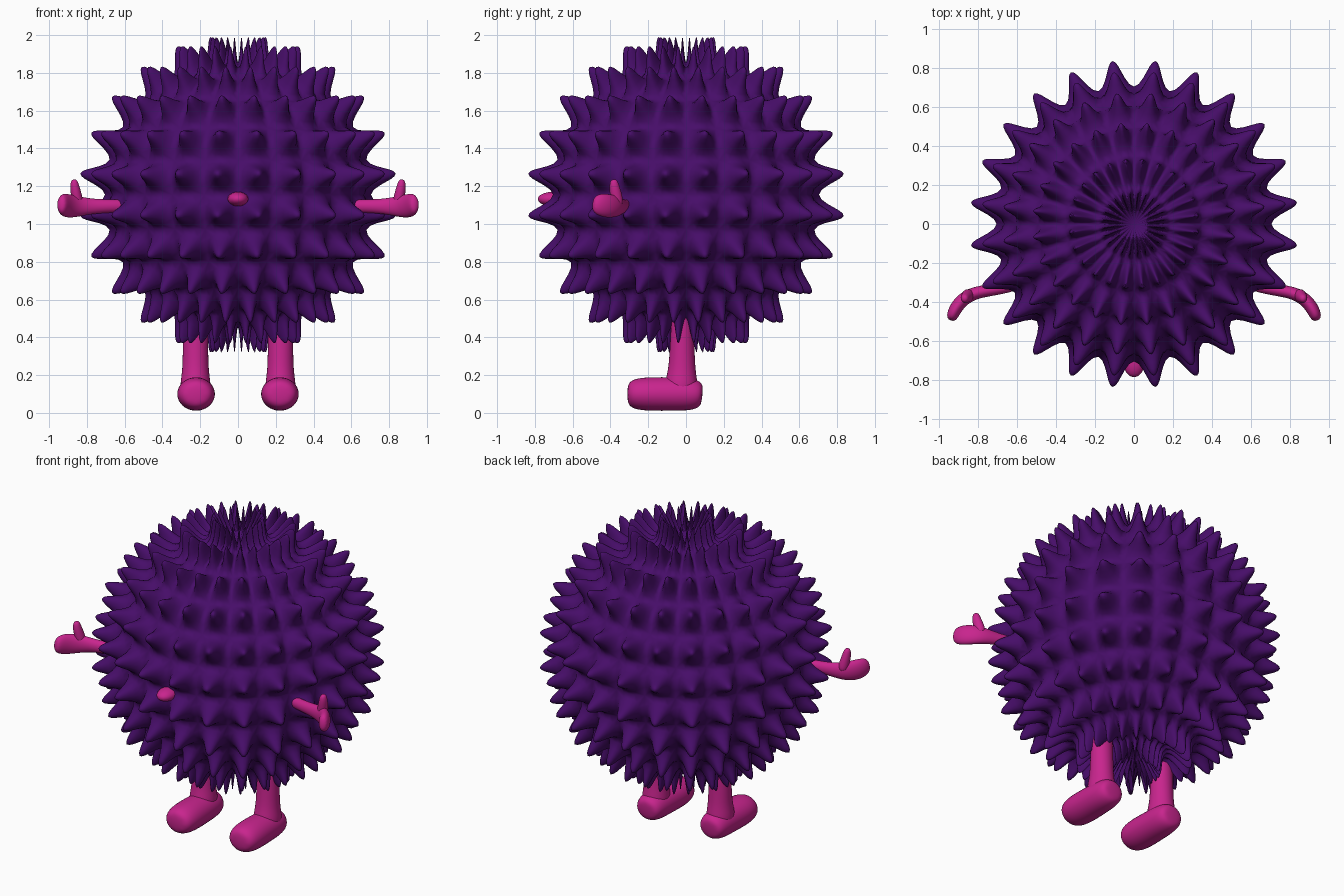
import bpy
import bmesh
import math
from mathutils import Vector

cube = bpy.data.objects.get("Cube")
if cube:
    bpy.data.objects.remove(cube)


def material(name, rgb):
    mat = bpy.data.materials.new(name)
    mat.use_nodes = True
    mat.diffuse_color = (*rgb, 1)
    bsdf = mat.node_tree.nodes["Principled BSDF"]
    bsdf.inputs["Base Color"].default_value = (*rgb, 1)
    bsdf.inputs["Roughness"].default_value = 0.7
    return mat


PURPLE = material("deep purple", (0.062, 0.004, 0.14))
PINK = material("magenta pink", (0.58, 0.018, 0.27))


def finish(bm, name, mat, levels):
    bmesh.ops.recalc_face_normals(bm, faces=bm.faces)
    for face in bm.faces:
        face.smooth = True
    mesh = bpy.data.meshes.new(name)
    bm.to_mesh(mesh)
    bm.free()
    mesh.materials.append(mat)
    obj = bpy.data.objects.new(name, mesh)
    bpy.context.collection.objects.link(obj)
    if levels:
        sub = obj.modifiers.new("Smooth", "SUBSURF")
        sub.levels = sub.render_levels = levels
    return obj


def loft(name, sections, ref, sides=12):
    """Rounded limb through (centre, half width, half height) sections."""
    bm = bmesh.new()
    centres = [Vector(s[0]) for s in sections]
    rings = []
    for i, (_, ra, rb) in enumerate(sections):
        tangent = (centres[min(i + 1, len(centres) - 1)] - centres[max(i - 1, 0)]).normalized()
        side = tangent.cross(Vector(ref)).normalized()
        up = side.cross(tangent)
        ring = []
        for k in range(sides):
            a = math.tau * k / sides
            ring.append(bm.verts.new(centres[i] + side * ra * math.cos(a) + up * rb * math.sin(a)))
        rings.append(ring)
    for low, high in zip(rings, rings[1:]):
        for k in range(sides):
            n = (k + 1) % sides
            bm.faces.new((low[k], low[n], high[n], high[k]))
    bm.faces.new(rings[0])
    bm.faces.new(rings[-1])
    return finish(bm, name, PINK, 2)


# Spiky body: every face of a globe is pulled out to a narrow tip
CENTRE = Vector((0, 0, 1.155))
bm = bmesh.new()
bmesh.ops.create_uvsphere(bm, u_segments=24, v_segments=12, radius=0.65)
for face in bmesh.ops.extrude_discrete_faces(bm, faces=bm.faces[:])["faces"]:
    middle = face.calc_center_median()
    tip = middle.normalized() * 0.867
    for v in face.verts:
        v.co = tip + (v.co - middle) * 0.27
bmesh.ops.translate(bm, verts=bm.verts, vec=CENTRE)
finish(bm, "spiky_body", PURPLE, 2)

# Nose
bm = bmesh.new()
bmesh.ops.create_uvsphere(bm, u_segments=16, v_segments=10, radius=1)
for v in bm.verts:
    v.co = Vector((v.co.x * 0.056, v.co.y * 0.08 - 0.705, v.co.z * 0.038 + 1.132))
finish(bm, "nose", PINK, 0)

for s, label in ((1, "left"), (-1, "right")):
    # Leg, flaring slightly into the ankle
    loft(label + "_leg", [
        ((s * 0.225, -0.02, 0.66), 0.06, 0.05),
        ((s * 0.225, -0.02, 0.50), 0.068, 0.06),
        ((s * 0.225, -0.02, 0.34), 0.07, 0.068),
        ((s * 0.225, -0.022, 0.22), 0.072, 0.075),
        ((s * 0.225, -0.025, 0.16), 0.085, 0.092),
        ((s * 0.225, -0.025, 0.08), 0.08, 0.085)], (0, 1, 0))

    # Foot, heel to toe
    loft(label + "_foot", [
        ((s * 0.222, 0.088, 0.095), 0.055, 0.05),
        ((s * 0.222, 0.07, 0.097), 0.088, 0.08),
        ((s * 0.222, 0.01, 0.1), 0.102, 0.098),
        ((s * 0.222, -0.10, 0.1), 0.108, 0.098),
        ((s * 0.222, -0.21, 0.1), 0.113, 0.099),
        ((s * 0.222, -0.285, 0.1), 0.1, 0.086),
        ((s * 0.222, -0.312, 0.1), 0.06, 0.052)], (0, 0, 1), 8)

    # Arm widening into a mitten hand that curves forward
    loft(label + "_arm", [
        ((s * 0.56, -0.30, 1.095), 0.03, 0.035),
        ((s * 0.68, -0.33, 1.095), 0.032, 0.036),
        ((s * 0.78, -0.345, 1.093), 0.032, 0.042),
        ((s * 0.85, -0.365, 1.093), 0.036, 0.058),
        ((s * 0.90, -0.41, 1.095), 0.036, 0.066),
        ((s * 0.928, -0.46, 1.103), 0.034, 0.062),
        ((s * 0.938, -0.495, 1.108), 0.022, 0.038)], (0, 0, 1))

    # Thumb
    loft(label + "_thumb", [
        ((s * 0.845, -0.36, 1.09), 0.034, 0.034),
        ((s * 0.855, -0.37, 1.15), 0.03, 0.034),
        ((s * 0.865, -0.38, 1.20), 0.026, 0.028),
        ((s * 0.868, -0.383, 1.238), 0.016, 0.018)], (0, 1, 0))
